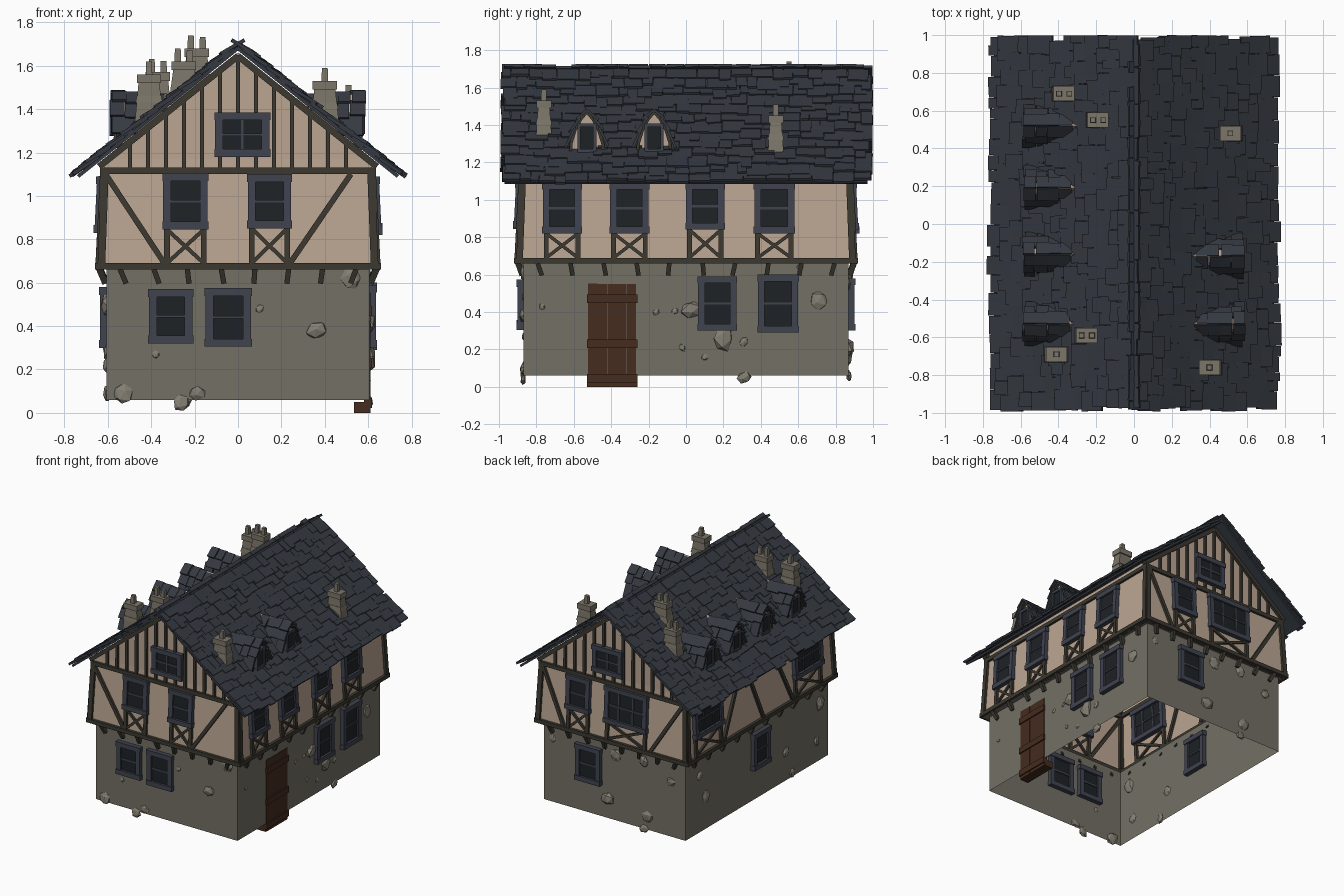
import bpy, bmesh, random
from math import pi
from collections import defaultdict
from mathutils import Vector, Matrix, Euler

if "Cube" in bpy.data.objects:
    bpy.data.objects.remove(bpy.data.objects["Cube"])

random.seed(7)
R = random.uniform
parts = defaultdict(bmesh.new)
COL = dict(plaster=(.50, .38, .29), wall=(.17, .16, .13), beam=(.045, .04, .03), slate=(.035, .041, .052),
           frame=(.05, .056, .078), glass=(.013, .016, .019), door=(.06, .025, .013),
           chimney=(.2, .18, .14), stone=(.23, .21, .17))
PART_COL = dict(ground_floor_walls='wall', upper_walls='plaster', timber_beams='beam', jetty_brackets='beam',
                roof_base='slate', roof_slates='slate', window_frames='frame', window_panes='glass', door='door',
                chimneys='chimney', wall_stones='stone', dormer_walls='plaster', dormer_slates='slate')


def box(part, a, b, w, d, n, taper=1.0):
    """Box running from a to b, w wide, d deep along normal n."""
    a, b, n = Vector(a), Vector(b), Vector(n)
    z = (b - a).normalized()
    x = n.cross(z).normalized()
    y = z.cross(x)
    L = (b - a).length
    m = Matrix((x * w, y * d, z * L)).transposed().to_4x4()
    m.translation = (a + b) / 2
    vs = bmesh.ops.create_cube(parts[part], size=1)['verts']
    for v in vs:
        if v.co.z > 0:
            v.co.x *= taper
            v.co.y *= taper
        v.co = m @ v.co


NORM = dict(front=Vector((0, -1, 0)), back=Vector((0, 1, 0)), right=Vector((1, 0, 0)), left=Vector((-1, 0, 0)))


def wp(side, u, z, w=0.0):
    """Point on a wall: u along it, height z, w outward. Upper walls lean in."""
    t = min(max((z - .67) / .5, 0), 1)
    end = side in ('front', 'back')
    if z < .665:
        off = .87 if end else .605
    else:
        off = (.90 - .025 * t) if end else (.64 - .025 * t)
    p = NORM[side] * (off + w)
    return p + (Vector((u, 0, z)) if end else Vector((0, u, z)))


def beam(side, u0, z0, u1, z1, w=.026, part='timber_beams', d=.035, out=0.0):
    box(part, wp(side, u0, z0, out), wp(side, u1, z1, out), w, d, NORM[side])


def window(side, u0, u1, z0, z1, cols=1):
    f, uc, h = .036, (u0 + u1) / 2, .018
    box('window_panes', wp(side, uc, z0 + .01), wp(side, uc, z1 - .01), u1 - u0 - .02, .036, NORM[side])
    for u in (u0 + h, u1 - h):
        beam(side, u, z0 + .01, u, z1 - .01, f, 'window_frames', .06)
    for z in (z0 + h, z1 - h):
        beam(side, u0 - .004, z, u1 + .004, z, f, 'window_frames', .07)
    zc = (z0 + z1) / 2
    beam(side, u0, zc, u1, zc, .012, 'window_frames', .05)
    for i in range(1, cols):
        u = u0 + (u1 - u0) * i / cols
        beam(side, u, z0, u, z1, .012, 'window_frames', .048)


# Hollow ground floor and leaning upper storey with gables
def shell(part, rings):
    bm = parts[part]
    loops = [[bm.verts.new((sx * x, sy * y, z)) for sx, sy in ((-1, -1), (1, -1), (1, 1), (-1, 1))]
             for x, y, z in rings]
    for lo, hi in zip(loops, loops[1:]):
        for i in range(4):
            bm.faces.new((lo[i], lo[(i + 1) % 4], hi[(i + 1) % 4], hi[i]))
    return bm, loops[-1]


shell('ground_floor_walls', [(.605, .87, .06), (.605, .87, .66), (.64, .90, .66)])
bm, top = shell('upper_walls', [(.64, .90, .66), (.615, .875, 1.17)])
for i, j, y in ((0, 1, -.875), (2, 3, .875)):
    bm.faces.new((top[i], top[j], bm.verts.new((0, y, 1.66))))

# Main timber frame: sills, plates, corner posts, gable studs and rafters
for side in NORM:
    e = .625 if side in ('front', 'back') else .885
    beam(side, -e - .03, .675, e + .03, .675, .03, d=.04)
    beam(side, -e - .01, 1.115, e + .01, 1.115, .03)
    for s in (-1, 1):
        beam(side, s * (e + .005), .67, s * (e - .012), 1.12, .035)
    n = 8 if e < .7 else 10
    for i in range(n):
        u = (i + .5) / n * 2 * e - e
        t = .03 * u / e + R(-.01, .01)
        box('jetty_brackets', wp(side, u - t, .60, .005), wp(side, u, .67, .0), .024, .03, NORM[side])
for side in ('front', 'back'):
    for i in range(-6, 7):
        x = i * .083
        beam(side, x, 1.12, x, 1.65 - .8 * abs(x), .02, d=.03)
    for s in (-1, 1):
        beam(side, 0, 1.645, s * .64, 1.135, .03, d=.04)

# Upper windows, each with side posts and a crossed brace below
UPPER = [('front', -.345, -.14, .845, 1.105, 1), ('front', .045, .245, .85, 1.10, 1),
         ('right', -.765, -.56, .82, 1.09, 1), ('right', -.405, -.2, .82, 1.09, 1),
         ('right', 0, .205, .84, 1.09, 1), ('right', .365, .58, .82, 1.09, 1),
         ('back', .19, .39, .84, 1.10, 1), ('back', -.30, .06, .82, 1.10, 3),
         ('left', .475, .815, .83, 1.09, 3), ('left', -.74, -.40, .83, 1.09, 3)]
for side, u0, u1, z0, z1, c in UPPER:
    window(side, u0, u1, z0, z1, c)
    a, b = u0 + .018, u1 - .018
    for u in (a, b):
        beam(side, u, .68, u, 1.1)
    beam(side, a, .69, b, z0, .018, d=.028)
    beam(side, a, z0, b, .69, .018, d=.026)
# Long diagonal braces
for side, u0, u1 in (('front', -.61, -.34), ('front', .52, .24), ('back', .60, .41), ('back', -.59, -.33),
                     ('left', .25, .46), ('left', -.18, -.38), ('left', .15, -.02)):
    beam(side, u0, 1.1, u1, .69)

# Ground floor and gable windows
for w in (('front', -.41, -.21, .32, .57), ('front', -.15, .06, .305, .575), ('right', .065, .27, .30, .59),
          ('right', .385, .60, .29, .60), ('back', .11, .32, .30, .58), ('left', -.13, .07, .30, .58)):
    window(*w)
window('front', -.105, .145, 1.18, 1.385, 2)
window('back', -.08, .17, 1.18, 1.385, 2)

# Plank door with battens and a step
for i in range(5):
    y = -.499 + i * .052
    box('door', (.595, y, 0), (.595, y, .55 + R(-.004, .004)), .05, .03, (1, 0, 0))
for z in (.045, .23, .47):
    box('door', (.606, -.53, z), (.606, -.26, z), .045, .025, (1, 0, 0))
box('door', (.57, -.53, .025), (.57, -.26, .025), .05, .07, (1, 0, 0))

# Main roof: thin slab on each slope covered in ragged overlapping slates
RIDGE, C, S = 1.69, .781, .625
for sx in (-1, 1):
    down, n = Vector((sx * C, 0, -S)), Vector((sx * S, 0, C))
    ridge = Vector((0, 0, RIDGE))
    box('roof_base', ridge - n * .008, ridge + down * .95 - n * .008, 1.94, .016, n)
    rows = 13
    for r in range(rows):
        s1 = .98 - r * .074
        y = -.995 + R(0, .03)
        while y < .96:
            w = min(R(.045, .125), .998 - y)
            e = s1 - (R(0, .03) if r == 0 else R(-.025, .025))
            lift = R(.012, .024)
            m = Vector((0, y + w / 2, RIDGE))
            skew = Vector((0, R(-.004, .004), 0))
            box('roof_slates', m + down * max(e - R(.12, .16), -.04) + n * .004 + skew,
                m + down * e + n * lift, w * .98, .016, n)
            y += w

# Dormers: pointed plaster front, arched trim, small window and slated hood
HALF = [(.088, 1.22), (.085, 1.30), (.062, 1.375), (.033, 1.43), (0, 1.47)]
for sx, yc in ((1, -.17), (1, -.53), (-1, .52), (-1, .19), (-1, -.16), (-1, -.53)):
    bm = parts['dormer_walls']
    prof = HALF + [(-y, z) for y, z in HALF[-2::-1]]
    f = bm.faces.new([bm.verts.new((sx * .545, yc + y, z)) for y, z in prof])
    ext = bmesh.ops.extrude_face_region(bm, geom=[f])['geom']
    bmesh.ops.translate(bm, vec=(-sx * .27, 0, 0), verts=[g for g in ext if isinstance(g, bmesh.types.BMVert)])
    N = (sx, 0, 0)
    for (y0, z0), (y1, z1) in zip(HALF, HALF[1:]):
        for s in (-1, 1):
            box('timber_beams', (sx * .548, yc + s * y0, z0), (sx * .548, yc + s * y1, z1), .016, .03, N)
            if z0 < 1.25:
                continue
            p0, p1 = Vector((0, yc + s * y0, z0)), Vector((0, yc + s * y1, z1))
            nn = Vector((0, s * (z1 - z0), y0 - y1)).normalized()
            for k in range(4):
                x = sx * (.55 - k * .062 + R(-.008, .008))
                o = Vector((x, 0, -.005 * k))
                d = (p1 - p0) * R(.15, .4)
                box('dormer_slates', p0 - d + o + nn * R(.016, .026), p1 + d * .5 + o + nn * .006,
                    R(.055, .075), .014, nn)
    X = sx * .552
    box('window_panes', (X, yc, 1.27), (X, yc, 1.39), .08, .02, N)
    for s in (-1, 1):
        box('window_frames', (X, yc + s * .042, 1.255), (X, yc + s * .042, 1.405), .018, .04, N)
        zz = 1.33 + s * .068
        box('window_frames', (X, yc - .05, zz), (X, yc + .05, zz), .02, .044, N)

# Chimneys: tapered stack, collar, cap and pots
for x, y, cap, pots in ((-.37, .69, 1.57, 2), (-.19, .55, 1.68, 2), (.51, .48, 1.45, 1),
                        (-.25, -.59, 1.62, 2), (-.41, -.69, 1.56, 1), (.40, -.76, 1.53, 1)):
    base = RIDGE - .8 * abs(x) - .07
    box('chimneys', (x, y, base), (x, y, cap - .03), .14, .09, (0, 1, 0), .68)
    box('chimneys', (x, y, cap - .04), (x, y, cap), .112, .08, (0, 1, 0))
    box('chimneys', (x, y, cap - .13), (x, y, cap - .10), .125, .085, (0, 1, 0), .9)
    for i in range(pots):
        px = x + (i - (pots - 1) / 2) * .055
        box('chimneys', (px, y, cap), (px, y, cap + .06 - .008 * i), .03, .03, (0, 1, 0), .9)

# Rough stones showing through the ground floor walls
STONES = dict(front=[(-.53, .09, 5), (-.19, .09, 4), (-.26, .045, 4), (.36, .38, 5), (.52, .62, 5), (.1, .48, 2),
                     (-.38, .27, 2)],
              right=[(-.77, .43, 2), (-.16, .4, 2), (.03, .41, 6), (-.06, .405, 2), (-.02, .21, 2), (.1, .16, 2),
                     (.2, .26, 7), (.31, .24, 3), (.31, .05, 4), (.71, .46, 5.5), (.61, .64, 2)],
              back=[(.53, .55, 3), (-.01, .56, 5), (-.25, .58, 5), (.06, .21, 6), (-.28, .155, 5), (-.25, .06, 4),
                    (-.48, .48, 4)],
              left=[(-.77, .5, 6), (-.73, .22, 4), (-.355, .28, 4), (-.43, .09, 4), (.625, .31, 5), (.70, .5, 4)])
for side, items in STONES.items():
    for u, z, r in items:
        r *= .01
        n = NORM[side]
        rot = Euler((R(0, pi), R(0, pi), R(0, pi))).to_matrix()
        p = wp(side, u, z)
        for v in bmesh.ops.create_icosphere(parts['wall_stones'], subdivisions=1, radius=r)['verts']:
            c = rot @ Vector((v.co.x * 1.1, v.co.y * .8, v.co.z)) * R(.9, 1.1)
            v.co = c - n * c.dot(n) * .55 + p
            v.co.z = max(v.co.z, 0.01)

# Turn every part into an object with its colour
for name, bm in parts.items():
    if name != 'upper_walls' and name != 'ground_floor_walls':
        bmesh.ops.recalc_face_normals(bm, faces=bm.faces)
    me = bpy.data.meshes.new(name)
    bm.to_mesh(me)
    bm.free()
    key = PART_COL[name]
    mat = bpy.data.materials.get(key) or bpy.data.materials.new(key)
    mat.diffuse_color = (*COL[key], 1)
    mat.use_nodes = True
    mat.node_tree.nodes["Principled BSDF"].inputs["Base Color"].default_value = mat.diffuse_color
    me.materials.append(mat)
    bpy.context.collection.objects.link(bpy.data.objects.new(name, me))
